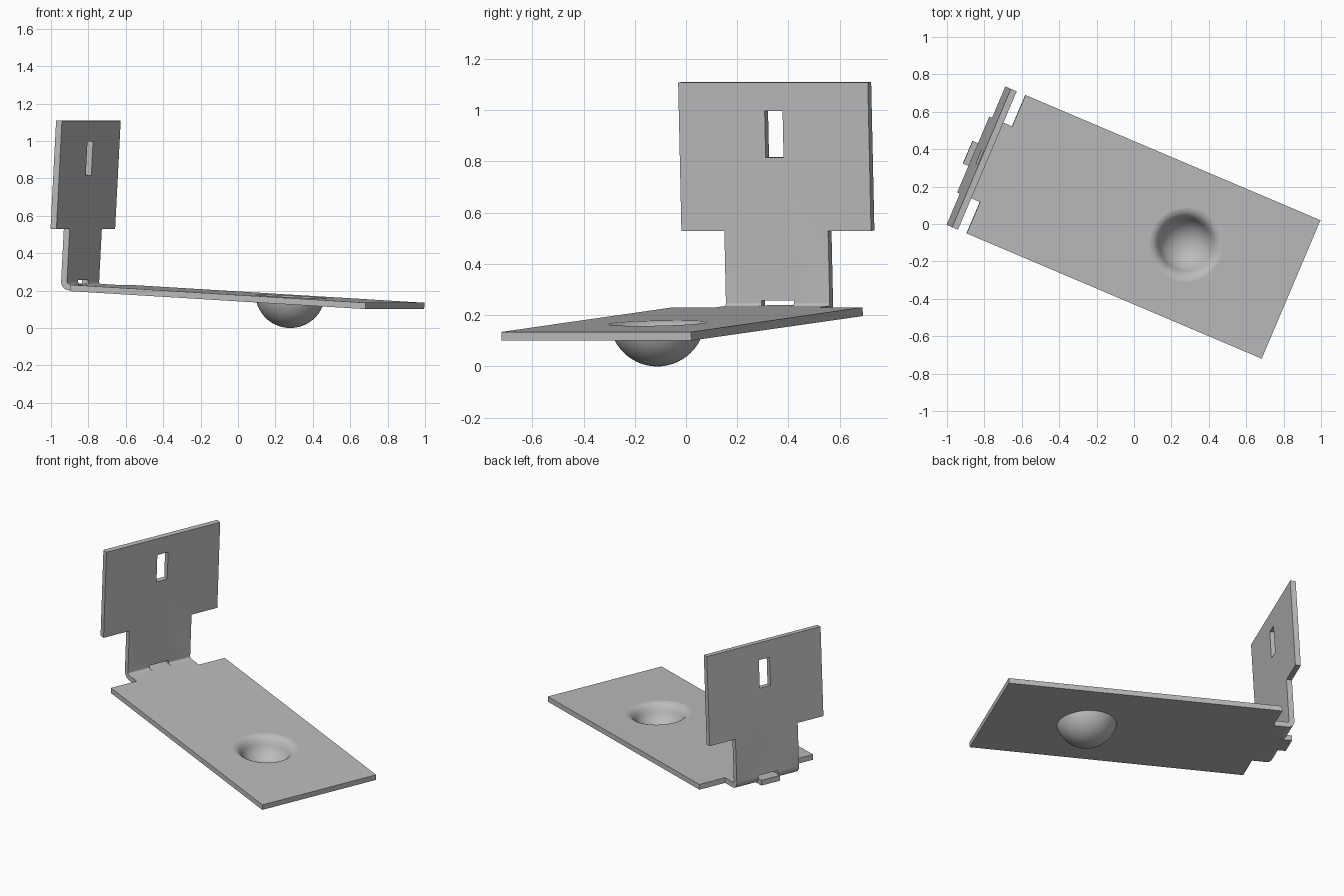
import bpy, bmesh, math
from mathutils import Matrix, Vector

if "Cube" in bpy.data.objects:
    bpy.data.objects.remove(bpy.data.objects["Cube"])

# Plain metal colour
metal = bpy.data.materials.new("grey metal")
metal.use_nodes = True
grey = (0.5, 0.5, 0.5, 1)
metal.diffuse_color = grey
metal.node_tree.nodes["Principled BSDF"].inputs["Base Color"].default_value = grey

# Local frame: x along the plate (0 at its free end), y across, z out of its top
PLACE = (Matrix.Translation((0.84, -0.35, 0.135))
         @ Matrix.Rotation(math.radians(-23), 4, 'Z')
         @ Matrix.Rotation(math.radians(3.2), 4, 'Y'))
T = 0.034            # sheet thickness
HALF = 0.402         # half width of plate and wall
NECK = 0.22          # half width of the bent neck
BACK = -1.85         # outer face of the upright wall
TOP = 0.873
DIMPLE_X, DIMPLE_R = -0.611, 0.195
SEG = 64


def make(name, bm):
    bmesh.ops.recalc_face_normals(bm, faces=bm.faces)
    mesh = bpy.data.meshes.new(name)
    bm.to_mesh(mesh)
    bm.free()
    mesh.materials.append(metal)
    ob = bpy.data.objects.new(name, mesh)
    bpy.context.collection.objects.link(ob)
    ob.matrix_world = PLACE
    return ob


def box(name, lo, hi):
    bm = bmesh.new()
    bmesh.ops.create_cube(bm, size=1)
    for v in bm.verts:
        v.co = Vector([a + (b - a) * (c + 0.5) for a, b, c in zip(lo, hi, v.co)])
    return make(name, bm)


def cut(target, cutter):
    mod = target.modifiers.new("cut", 'BOOLEAN')
    mod.operation, mod.solver, mod.object = 'DIFFERENCE', 'EXACT', cutter
    cutter.hide_render = True
    bpy.context.view_layer.objects.active = target
    bpy.ops.object.modifier_apply(modifier=mod.name)
    bpy.data.objects.remove(cutter)


def smooth(ob):
    bpy.ops.object.select_all(action='DESELECT')
    ob.select_set(True)
    bpy.context.view_layer.objects.active = ob
    bpy.ops.object.shade_smooth_by_angle(angle=math.radians(30))


def bend(radius, steps=8):
    # Quarter circle from the upright face round to the flat face
    cx, cz = BACK + T + 0.012, 0.012
    angles = [math.pi + math.pi / 2 * i / steps for i in range(steps + 1)]
    return [(cx + radius * math.cos(a), cz + radius * math.sin(a)) for a in angles]


# Bent sheet: L profile extruded across the width
profile = ([(BACK, TOP)] + bend(T + 0.012) + [(0, -T), (0, 0)]
           + bend(0.012)[::-1] + [(BACK + T, TOP)])
bm = bmesh.new()
face = bm.faces.new([bm.verts.new((x, -HALF, z)) for x, z in profile])
ext = bmesh.ops.extrude_face_region(bm, geom=[face])["geom"]
bmesh.ops.translate(bm, vec=(0, 2 * HALF, 0),
                    verts=[g for g in ext if isinstance(g, bmesh.types.BMVert)])
bracket = make("bent_bracket", bm)

# Side notches forming the neck
for lo, hi in ((NECK, 0.6), (-0.6, -NECK)):
    cut(bracket, box("notch_cutter", (-2, lo, -0.2), (-1.716, hi, 0.293)))
# Slot for the tab, and the window in the wall
cut(bracket, box("tab_slot_cutter", (-2, -0.068, -0.2), (-1.785, 0.068, 0.021)))
cut(bracket, box("window_cutter", (-2, -0.038, 0.58), (-1.7, 0.038, 0.762)))
# Round opening for the dimple
bm = bmesh.new()
bmesh.ops.create_cone(bm, cap_ends=True, segments=SEG, radius1=DIMPLE_R,
                      radius2=DIMPLE_R, depth=0.3,
                      matrix=Matrix.Translation((DIMPLE_X, 0, 0)))
cut(bracket, make("dimple_cutter", bm))
smooth(bracket)

# Flat locating tab passing under the wall
box("locating_tab", (-1.88, -0.066, -T), (-1.785, 0.066, 0))


# Pressed dimple: rolled rim, inner bowl and outer dome, spun as one profile
def arc(radius, start_z, steps=14):
    centre = 0.018
    a0 = math.asin((centre - start_z) / radius)
    angles = [a0 + (math.pi / 2 - a0) * i / steps for i in range(steps + 1)]
    return [(radius * math.cos(a), centre - radius * math.sin(a)) for a in angles]


rim = [(DIMPLE_R, 0), (0.184, -0.002), (0.172, -0.007), (0.161, -0.015), (0.152, -0.026)]


def spin(name, points):
    bm = bmesh.new()
    verts = [bm.verts.new((DIMPLE_X + max(r, 0), 0, z)) for r, z in points]
    edges = [bm.edges.new(pair) for pair in zip(verts, verts[1:])]
    bmesh.ops.spin(bm, geom=verts + edges, cent=(DIMPLE_X, 0, 0), axis=(0, 0, 1),
                   angle=math.tau, steps=SEG)
    bmesh.ops.remove_doubles(bm, verts=bm.verts, dist=0.0003)
    return make(name, bm)


inner = rim + arc(0.154, -0.04)
outer = arc(0.187, -T)[::-1] + [(DIMPLE_R, -T)]
smooth(spin("pressed_dimple", inner + outer + [inner[0]]))
